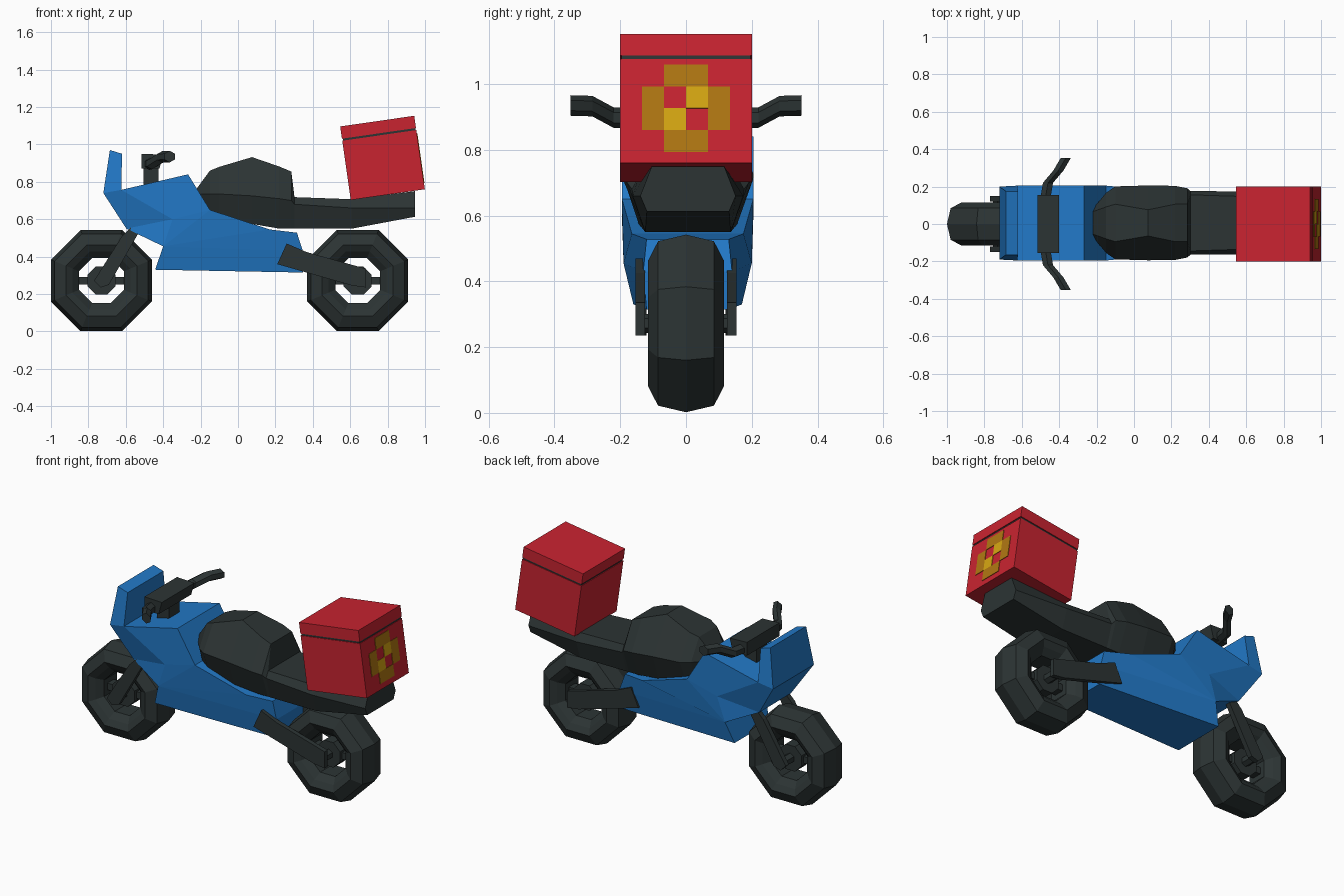
import bpy, bmesh, math
from mathutils import Vector

if "Cube" in bpy.data.objects:
    bpy.data.objects.remove(bpy.data.objects["Cube"])


def material(name, rgb):
    m = bpy.data.materials.new(name)
    m.diffuse_color = (*rgb, 1)
    m.use_nodes = True
    m.node_tree.nodes["Principled BSDF"].inputs["Base Color"].default_value = m.diffuse_color
    return m


BLUE = material("blue_paint", (0.016, 0.19, 0.57))
DARK = material("dark_rubber", (0.025, 0.034, 0.034))
RED = material("red_plastic", (0.58, 0.017, 0.03))
GOLD = material("bright_gold", (0.68, 0.39, 0.006))
OCHRE = material("dark_gold", (0.44, 0.185, 0.006))


def make(name, verts, faces, mat):
    bm = bmesh.new()
    vs = [bm.verts.new(v) for v in verts]
    for f in faces:
        bm.faces.new([vs[i] for i in f])
    bmesh.ops.recalc_face_normals(bm, faces=bm.faces)
    me = bpy.data.meshes.new(name)
    bm.to_mesh(me)
    bm.free()
    me.materials.append(mat)
    ob = bpy.data.objects.new(name, me)
    bpy.context.collection.objects.link(ob)
    return ob


def loft(name, sections, mat, loop=False):
    """Skin equal-length closed sections, capped unless looped."""
    n, k = len(sections[0]), len(sections)
    faces = []
    for s in range(k if loop else k - 1):
        a, b = s * n, ((s + 1) % k) * n
        faces += [(a + i, a + (i + 1) % n, b + (i + 1) % n, b + i) for i in range(n)]
    if not loop:
        faces += [tuple(range(n)), tuple(range((k - 1) * n, k * n))]
    return make(name, [v for s in sections for v in s], faces, mat)


def plate(name, outline, y0, y1, mat):
    """Extrude an x/z outline between two y values."""
    return loft(name, [[(x, y, z) for x, z in outline] for y in (y0, y1)], mat)


def rect(x0, x1, z0, z1):
    return [(x0, z0), (x1, z0), (x1, z1), (x0, z1)]


def ring(cx, cz, r, n=8):
    """Polygon with flat sides up and down; r is the apothem."""
    R = r / math.cos(math.pi / n)
    return [(cx + R * math.cos((i + 0.5) * 2 * math.pi / n),
             cz + R * math.sin((i + 0.5) * 2 * math.pi / n)) for i in range(n)]


# Wheels: octagonal tyre, hub, spoke bar and axle
half = [(0.25, 0.085), (0.19, 0.116), (0.155, 0.095), (0.12, 0.06)]
tyre = [(0.27, 0)] + half + [(r, -y) for r, y in reversed(half)]
for side, cx in (("front", -0.73), ("rear", 0.64)):
    cz = 0.272
    loft(side + "_tyre", [[(x, y, z) for x, z in ring(cx, cz, r)] for r, y in tyre], DARK, True)
    plate(side + "_hub", ring(cx, cz, 0.075), -0.05, 0.05, DARK)
    plate(side + "_spoke", rect(cx - 0.135, cx + 0.135, cz - 0.02, cz + 0.02), -0.03, 0.03, DARK)
    plate(side + "_axle", ring(cx, cz, 0.025, 6), -0.14, 0.14, DARK)

# Body shell with windscreen: rim points (x, z, half width) and one side crease point
rim = [(-0.685, 0.97, 0.17), (-0.62, 0.95, 0.17), (-0.624, 0.757, 0.2), (-0.267, 0.84, 0.2),
       (-0.15, 0.65, 0.2), (0.17, 0.545, 0.17), (0.315, 0.528, 0.125), (0.347, 0.43, 0.135),
       (0.347, 0.315, 0.125), (-0.443, 0.33, 0.165), (-0.4, 0.455, 0.195), (-0.597, 0.55, 0.15),
       (-0.72, 0.74, 0.195)]
crease = (-0.35, 0.6, 0.2)
panels = [(0, 1, 2, 12), (12, 2, 13, 11), (2, 3, 13), (3, 4, 13), (13, 4, 10),
          (11, 13, 10), (10, 4, 5), (10, 5, 6, 7), (9, 10, 7, 8)]
pts = rim + [crease]
n = len(pts)
verts = [(x, 0.005 + s * w, z) for s in (-1, 1) for x, z, w in pts]
faces = panels + [tuple(i + n for i in p) for p in panels]
faces += [(i, (i + 1) % 13, (i + 1) % 13 + n, i + n) for i in range(13)]
make("body_shell", verts, faces, BLUE)

# Seat: x, then (z, half width) at bottom, middle and top
seat = [(-0.22, (0.715, 0.06), (0.735, 0.075), (0.765, 0.06)),
        (-0.15, (0.65, 0.13), (0.735, 0.16), (0.86, 0.085)),
        (-0.1, (0.63, 0.15), (0.735, 0.195), (0.88, 0.1)),
        (0.075, (0.575, 0.15), (0.725, 0.2), (0.932, 0.07)),
        (0.22, (0.55, 0.13), (0.71, 0.198), (0.882, 0.1)),
        (0.285, (0.55, 0.13), (0.7, 0.185), (0.855, 0.1)),
        (0.302, (0.55, 0.13), (0.68, 0.17), (0.718, 0.15)),
        (0.61, (0.55, 0.13), (0.66, 0.168), (0.707, 0.14)),
        (0.945, (0.613, 0.125), (0.66, 0.145), (0.75, 0.11))]
loft("seat", [[(x, 0.006 + w, z) for z, w in p] + [(x, 0.006 - w, z) for z, w in reversed(p)]
              for x, *p in seat], DARK)

# Front fork legs and rear swing arms, one on each side
fork = [(-0.55, 0.58), (-0.62, 0.51), (-0.77, 0.27), (-0.735, 0.235), (-0.69, 0.25), (-0.53, 0.53)]
arm = [(0.26, 0.47), (0.21, 0.36), (0.61, 0.245), (0.685, 0.235), (0.685, 0.335), (0.365, 0.425)]
for s, side in ((-1, "left"), (1, "right")):
    plate(side + "_fork_leg", fork, s * 0.12, s * 0.15, DARK)
    plate(side + "_swing_arm", arm, s * 0.125, s * 0.153, DARK)

# Handlebar: clamp block, stem and two bent grips
plate("handlebar_block", [(-0.515, 0.87), (-0.42, 0.87), (-0.4, 0.945), (-0.515, 0.95)],
      -0.155, 0.155, DARK)
plate("steering_stem", rect(-0.505, -0.425, 0.74, 0.88), -0.05, 0.05, DARK)
path = [(-0.475, 0.13, 0.895), (-0.46, 0.22, 0.898), (-0.405, 0.285, 0.933), (-0.365, 0.352, 0.935)]
for s, side in ((-1, "left"), (1, "right")):
    loft(side + "_grip", [[(px, s * y, pz) for px, pz in ring(x, z, 0.027, 6)]
                          for x, y, z in path], DARK)

# Delivery box, tilted back: helper maps local u (length) and v (height) to x/z
T = math.radians(8.2)


def tilted(u0, u1, v0, v1):
    return [(0.603 + u * math.cos(T) - v * math.sin(T), 0.703 + u * math.sin(T) + v * math.cos(T))
            for u, v in rect(u0, u1, v0, v1)]


plate("box_base", tilted(0, 0.4, 0, 0.32), -0.2, 0.2, RED)
plate("box_seam", tilted(0.004, 0.396, 0.32, 0.331), -0.196, 0.196, DARK)
plate("box_lid", tilted(0, 0.4, 0.331, 0.397), -0.2, 0.2, RED)

# Square decoration tiles on the rear of the box, in grid steps
t = 0.067
tiles = [(-1, 1, 1, 2, OCHRE), (-1, 1, -2, -1, OCHRE), (1, 2, -1, 1, OCHRE), (-2, -1, -1, 1, OCHRE),
         (0, 1, 0, 1, GOLD), (-1, 0, -1, 0, GOLD)]
for i, (a, b, c, d, mat) in enumerate(tiles):
    plate("box_tile_%d" % i, tilted(0.399, 0.403, 0.168 + c * t, 0.168 + d * t), a * t, b * t, mat)
